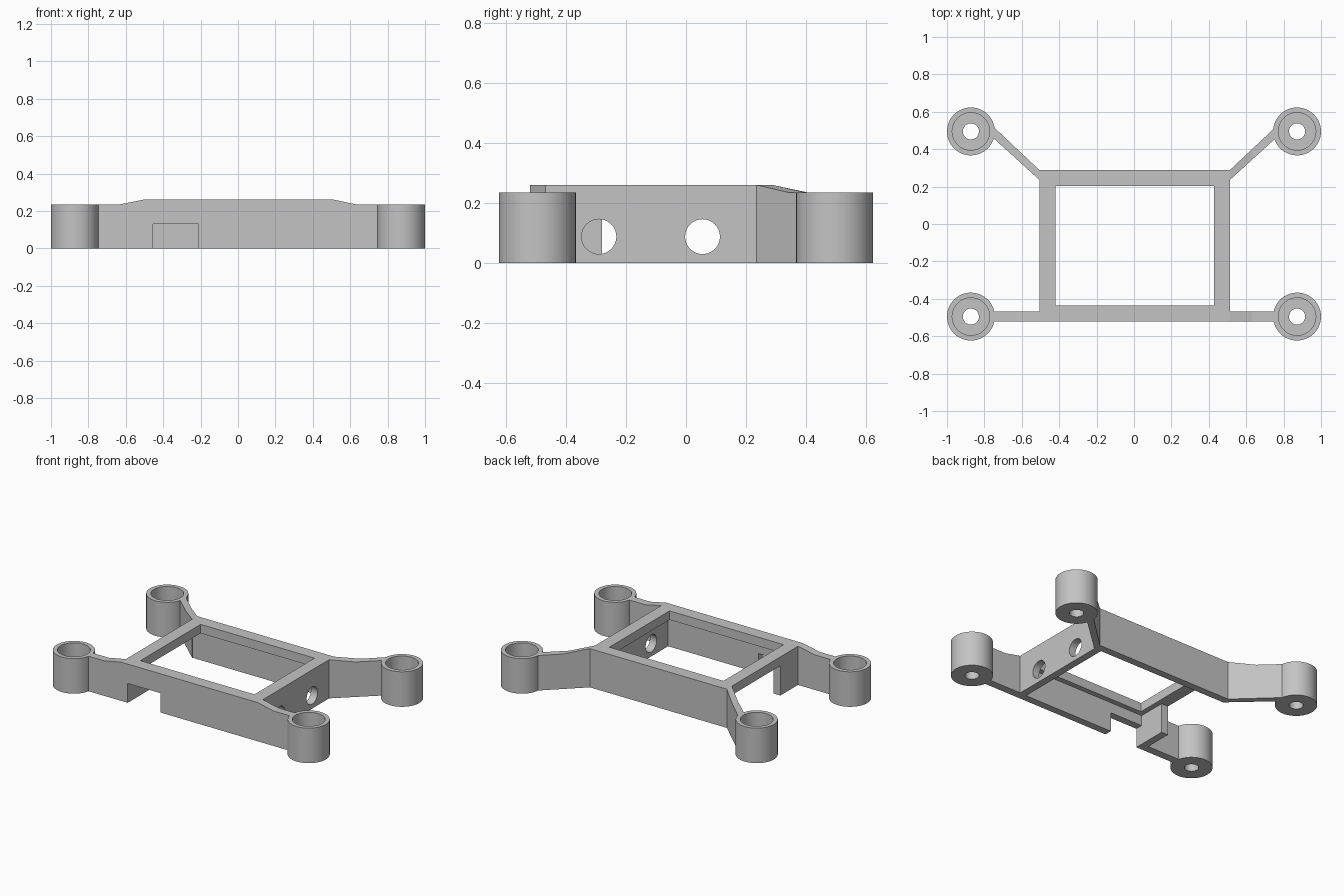
import bpy, bmesh, math
from mathutils import Vector, Matrix

cube = bpy.data.objects.get("Cube")
if cube:
    bpy.data.objects.remove(cube, do_unlink=True)

grey = bpy.data.materials.new("plain grey")
grey.use_nodes = True
grey.diffuse_color = (0.55, 0.55, 0.55, 1)
grey.node_tree.nodes["Principled BSDF"].inputs["Base Color"].default_value = (0.55, 0.55, 0.55, 1)


def make(name, bm):
    bmesh.ops.recalc_face_normals(bm, faces=bm.faces)
    mesh = bpy.data.meshes.new(name)
    bm.to_mesh(mesh)
    bm.free()
    mesh.materials.append(grey)
    ob = bpy.data.objects.new(name, mesh)
    bpy.context.collection.objects.link(ob)
    return ob


def activate(ob):
    bpy.ops.object.select_all(action='DESELECT')
    ob.select_set(True)
    bpy.context.view_layer.objects.active = ob


def box(name, x, y, z):
    bm = bmesh.new()
    bmesh.ops.create_cube(bm, size=1)
    lo, hi = Vector((x[0], y[0], z[0])), Vector((x[1], y[1], z[1]))
    for v in bm.verts:
        v.co = (lo + hi) / 2 + v.co * (hi - lo)
    return make(name, bm)


def cut(ob, cutter):
    cutter.hide_render = True
    mod = ob.modifiers.new("cut", 'BOOLEAN')
    mod.operation = 'DIFFERENCE'
    mod.solver = 'EXACT'
    mod.object = cutter
    activate(ob)
    bpy.ops.object.modifier_apply(modifier=mod.name)
    bpy.data.objects.remove(cutter, do_unlink=True)


# Frame outline and heights
LEFT, RIGHT, FRONT, BACK = -0.505, 0.512, -0.52, 0.288
TOP, LOW, WALL, LIP = 0.26, 0.235, 0.05, 0.085
LIP_Z = TOP - 0.06

# Frame: thin walls under a wider top rim
frame = box("frame", (LEFT, RIGHT), (FRONT, BACK), (0, TOP))
cut(frame, box("cavity", (LEFT + WALL, RIGHT - WALL), (FRONT + WALL, BACK - WALL), (-0.1, LIP_Z)))
cut(frame, box("window", (LEFT + LIP, RIGHT - LIP), (FRONT + LIP, BACK - LIP), (0.1, 0.4)))
# Open side and front notch
cut(frame, box("side_opening", (LEFT - 0.1, LEFT + 0.07), (-0.28, BACK - WALL), (-0.1, LIP_Z)))
cut(frame, box("notch", (LEFT + WALL, -0.21), (FRONT - 0.1, FRONT + 0.07), (-0.1, 0.13)))
# Round holes in one side wall
for y in (-0.29, 0.055):
    bm = bmesh.new()
    bmesh.ops.create_cone(bm, cap_ends=True, segments=40, radius1=0.058, radius2=0.058, depth=0.2,
                          matrix=Matrix.Translation((RIGHT, y, 0.088)) @ Matrix.Rotation(math.pi / 2, 4, 'Y'))
    cut(frame, make("hole", bm))
activate(frame)
bpy.ops.object.shade_smooth_by_angle(angle=math.radians(30))


# Cup-shaped post with a screw hole in its floor
def post(name, x, y):
    bm = bmesh.new()
    profile = [(0.043, 0), (0.128, 0), (0.128, LOW), (0.1, LOW), (0.1, 0.05), (0.043, 0.05)]
    vs = [bm.verts.new((r, 0, z)) for r, z in profile]
    edges = [bm.edges.new((vs[i], vs[(i + 1) % len(vs)])) for i in range(len(vs))]
    bmesh.ops.spin(bm, geom=vs + edges, cent=(0, 0, 0), axis=(0, 0, 1),
                   angle=math.tau, steps=64, use_merge=True)
    bmesh.ops.remove_doubles(bm, verts=bm.verts, dist=1e-4)
    ob = make(name, bm)
    ob.location = (x, y, 0)
    activate(ob)
    bpy.ops.object.shade_smooth_by_angle(angle=math.radians(30))


# Arm swept through sections of (x, y near, y far, height)
def arm(name, side, sections):
    bm = bmesh.new()
    rings = [[bm.verts.new((side * x, y, z)) for y, z in ((a, 0), (b, 0), (b, h), (a, h))]
             for x, a, b, h in sections]
    for r, s in zip(rings, rings[1:]):
        for i in range(4):
            j = (i + 1) % 4
            bm.faces.new((r[i], r[j], s[j], s[i]))
    bm.faces.new(rings[0])
    bm.faces.new(rings[-1])
    make(name, bm)


for side, word in ((1, "left"), (-1, "right")):
    root = RIGHT if side > 0 else -LEFT
    post("front_post_" + word, side * 0.872, -0.495)
    post("back_post_" + word, side * 0.872, 0.495)
    steps = ((root, TOP), (0.63, LOW), (0.757, LOW))
    arm("front_arm_" + word, side, [(x, FRONT, FRONT + 0.053, h) for x, h in steps])
    arm("back_arm_" + word, side,
        [(x, 0.235 + (x - root) * 0.91, BACK + (x - root) * 0.94, h) for x, h in steps])
